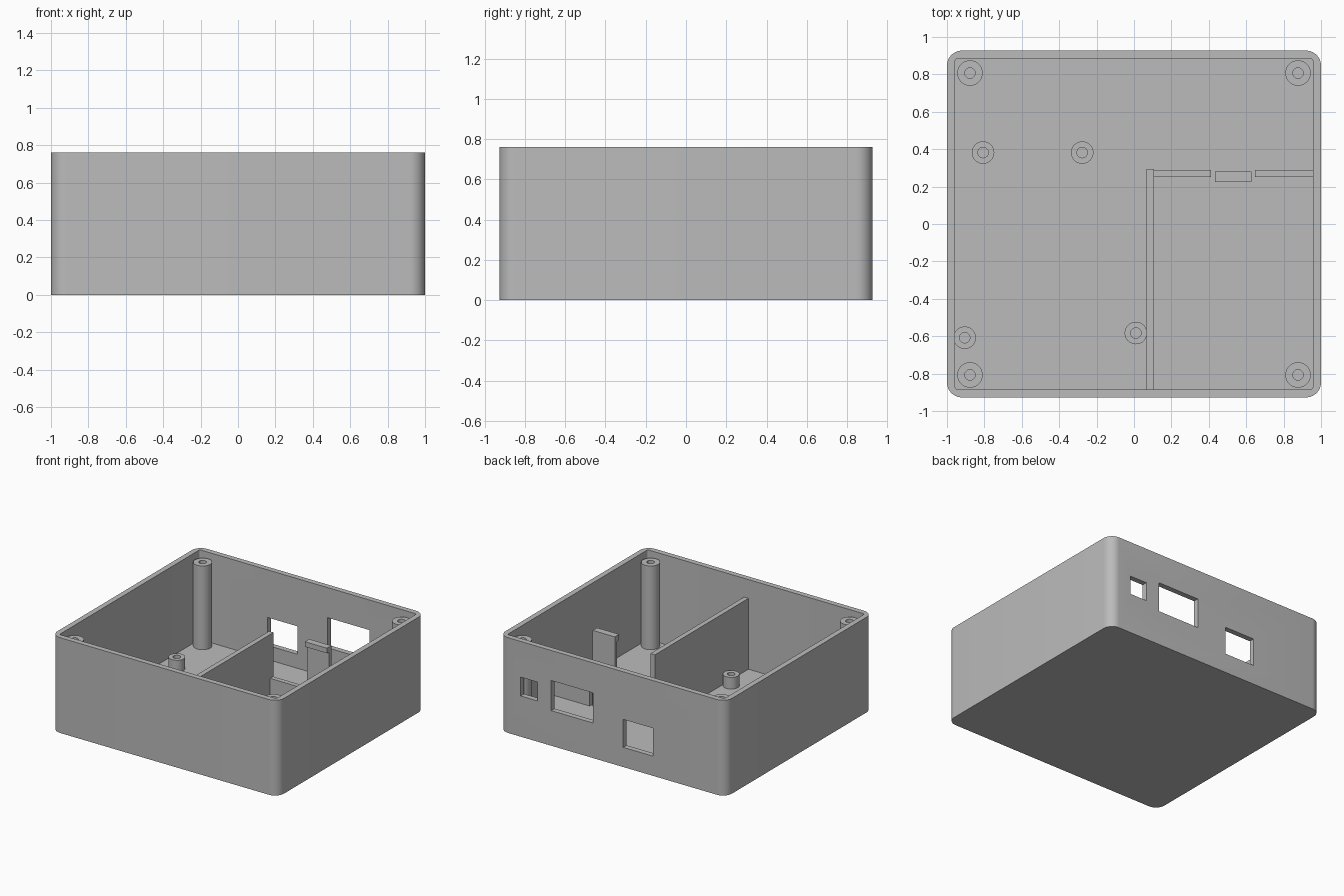
import bpy
import bmesh
import math

WIDTH, DEPTH, HEIGHT = 2.0, 1.854, 0.76
WALL, FLOOR = 0.043, 0.045
SINK = 0.005  # overlap of inner parts with the tray

if "Cube" in bpy.data.objects:
    bpy.data.objects.remove(bpy.data.objects["Cube"], do_unlink=True)

grey = bpy.data.materials.new("plain grey")
grey.use_nodes = True
grey.diffuse_color = (0.5, 0.5, 0.5, 1)
grey.node_tree.nodes["Principled BSDF"].inputs["Base Color"].default_value = (0.5, 0.5, 0.5, 1)


def finish(name, bm):
    bmesh.ops.recalc_face_normals(bm, faces=bm.faces)
    mesh = bpy.data.meshes.new(name)
    bm.to_mesh(mesh)
    bm.free()
    mesh.materials.append(grey)
    obj = bpy.data.objects.new(name, mesh)
    bpy.context.collection.objects.link(obj)
    return obj


def activate(obj):
    bpy.ops.object.select_all(action='DESELECT')
    obj.select_set(True)
    bpy.context.view_layer.objects.active = obj


def smooth(obj):
    activate(obj)
    bpy.ops.object.shade_smooth_by_angle(angle=math.radians(30))


def extrude(name, points, offset):
    """Solid made by sweeping a closed outline along an offset."""
    bm = bmesh.new()
    face = bm.faces.new([bm.verts.new(p) for p in points])
    moved = bmesh.ops.extrude_face_region(bm, geom=[face], use_keep_orig=True)["geom"]
    bmesh.ops.translate(bm, vec=offset, verts=[g for g in moved if isinstance(g, bmesh.types.BMVert)])
    return finish(name, bm)


def block(name, x0, x1, y0, y1, z0, z1):
    return extrude(name, [(x0, y0, z0), (x1, y0, z0), (x1, y1, z0), (x0, y1, z0)], (0, 0, z1 - z0))


def rounded_block(name, w, d, radius, z0, z1, steps=10):
    points = []
    for corner, (sx, sy) in enumerate([(1, 1), (-1, 1), (-1, -1), (1, -1)]):
        for i in range(steps + 1):
            a = (corner + i / steps) * math.pi / 2
            points.append((sx * (w / 2 - radius) + radius * math.cos(a),
                           sy * (d / 2 - radius) + radius * math.sin(a), z0))
    return extrude(name, points, (0, 0, z1 - z0))


def cut(target, cutter):
    cutter.hide_render = True
    mod = target.modifiers.new("cut", 'BOOLEAN')
    mod.operation, mod.solver, mod.object = 'DIFFERENCE', 'EXACT', cutter
    activate(target)
    bpy.ops.object.modifier_apply(modifier=mod.name)
    bpy.data.objects.remove(cutter, do_unlink=True)


def tube(name, x, y, radius, hole, top):
    """Round post with a screw hole down to the floor."""
    bm = bmesh.new()
    z0 = FLOOR - SINK
    profile = [(hole, z0), (hole, top), (radius, top), (radius, z0)]
    verts = [bm.verts.new((r, 0, z)) for r, z in profile]
    edges = [bm.edges.new(pair) for pair in zip(verts, verts[1:])]
    bmesh.ops.spin(bm, geom=verts + edges, cent=(0, 0, 0), axis=(0, 0, 1),
                   angle=math.tau, steps=40, use_merge=True)
    bmesh.ops.remove_doubles(bm, verts=bm.verts, dist=0.0005)
    obj = finish(name, bm)
    obj.location = (x, y, 0)
    smooth(obj)


# Open tray with rounded corners
tray = rounded_block("tray", WIDTH, DEPTH, 0.08, 0, HEIGHT)
cut(tray, rounded_block("cavity", WIDTH - 2 * WALL, DEPTH - 2 * WALL, 0.015, FLOOR, HEIGHT + 0.1))

# Port openings in the back wall
for x0, x1, z0, z1 in [(0.66, 0.81, 0.325, 0.475), (0.17, 0.54, 0.28, 0.52), (-0.36, -0.095, 0.157, 0.38)]:
    cut(tray, block("port_cutter", x0, x1, 0.8, 1.0, z0, z1))
smooth(tray)

# Tall lid posts in the four corners
for sx, sy, where in [(1, 1, "back_left"), (-1, 1, "back_right"), (1, -1, "front_left"), (-1, -1, "front_right")]:
    tube("lid_post_" + where, sx * 0.877, sy * 0.807, 0.068, 0.028, 0.713)

# Short board standoffs
for i, (x, y) in enumerate([(-0.807, 0.382), (-0.277, 0.382), (-0.905, -0.608), (0.01, -0.583)]):
    tube("board_standoff_%d" % (i + 1), x, y, 0.06, 0.028, 0.138)

# Divider and low partition walls
front, side = DEPTH / 2 - WALL + SINK, WIDTH / 2 - WALL + SINK
block("divider", 0.068, 0.107, -front, 0.295, FLOOR - SINK, 0.61)
block("low_wall_inner", 0.1, 0.412, 0.252, 0.29, FLOOR - SINK, 0.26)
block("low_wall_outer", 0.647, side, 0.252, 0.29, FLOOR - SINK, 0.26)

# Snap clip with a lip at its top
clip = [(0.28, FLOOR - SINK), (0.28, 0.65), (0.225, 0.65), (0.225, 0.61), (0.252, 0.6), (0.252, FLOOR - SINK)]
extrude("snap_clip", [(0.432, y, z) for y, z in clip], (0.195, 0, 0))
